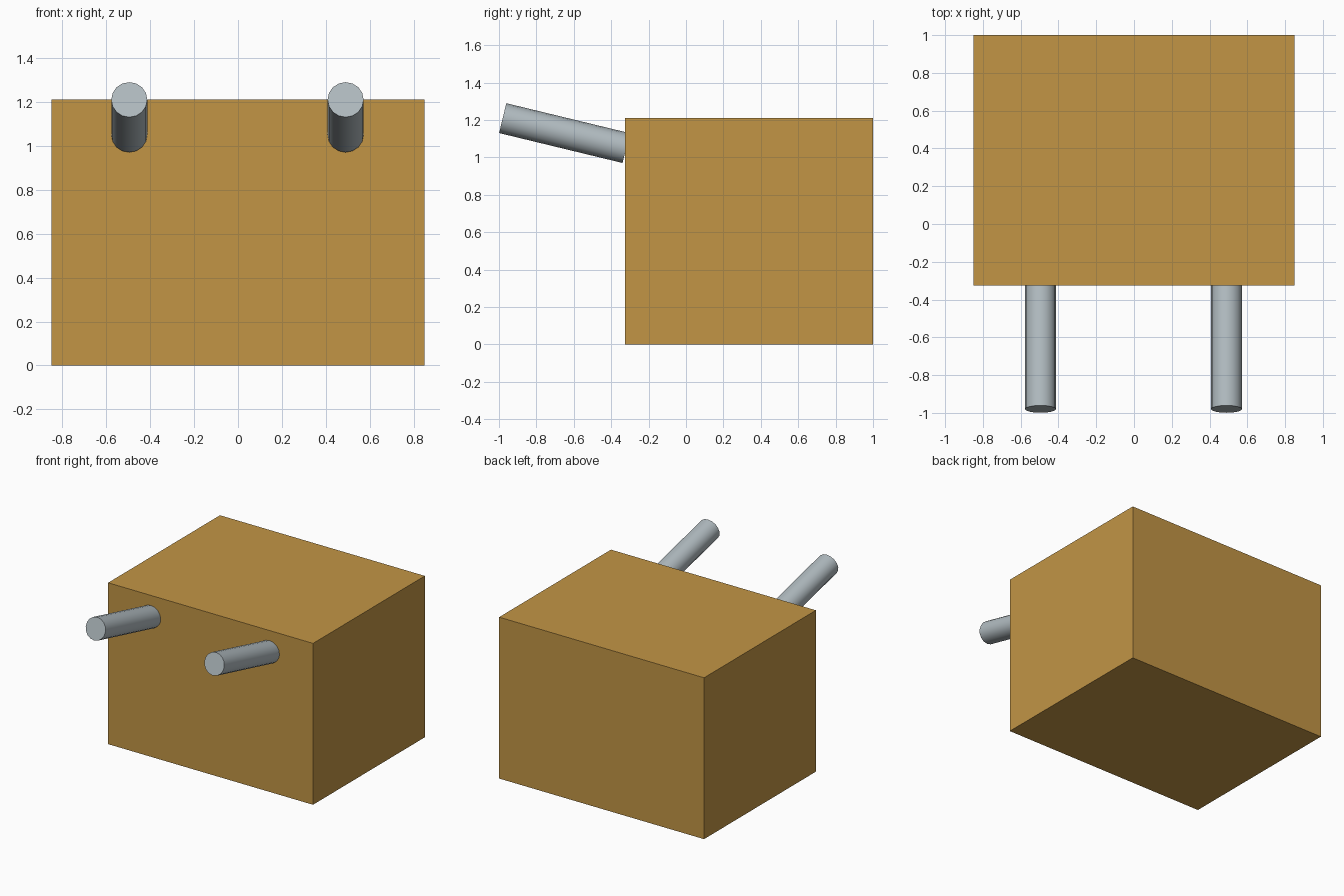
import bpy
import math
from mathutils import Vector

cube = bpy.data.objects.get("Cube")
if cube:
    bpy.data.objects.remove(cube, do_unlink=True)


def make_material(name, rgb):
    mat = bpy.data.materials.new(name)
    mat.use_nodes = True
    color = (*rgb, 1.0)
    mat.diffuse_color = color
    mat.node_tree.nodes["Principled BSDF"].inputs["Base Color"].default_value = color
    return mat


ochre = make_material("ochre", (0.54, 0.30, 0.06))
steel = make_material("steel_grey", (0.44, 0.50, 0.53))

# Solid block
front, back, width, height = -0.325, 1.0, 1.70, 1.21
bpy.ops.mesh.primitive_cube_add(size=1, location=(0, (front + back) / 2, height / 2))
block = bpy.context.object
block.name = "block"
block.scale = (width, back - front, height)
bpy.ops.object.transform_apply(location=False, rotation=False, scale=True)
block.data.materials.append(ochre)


# Tilted pegs rising out of the front face
def add_peg(name, x):
    root, tip = Vector((x, -0.32, 1.05)), Vector((x, -0.98, 1.21))
    axis = tip - root
    tilt = math.atan2(-axis.y, axis.z)
    bpy.ops.mesh.primitive_cylinder_add(
        vertices=16, radius=0.082, depth=axis.length,
        location=(root + tip) / 2, rotation=(tilt, 0, 0))
    peg = bpy.context.object
    peg.name = name
    peg.data.materials.append(steel)
    bpy.ops.object.shade_smooth_by_angle(angle=math.radians(40))


add_peg("right_peg", -0.495)
add_peg("left_peg", 0.49)
